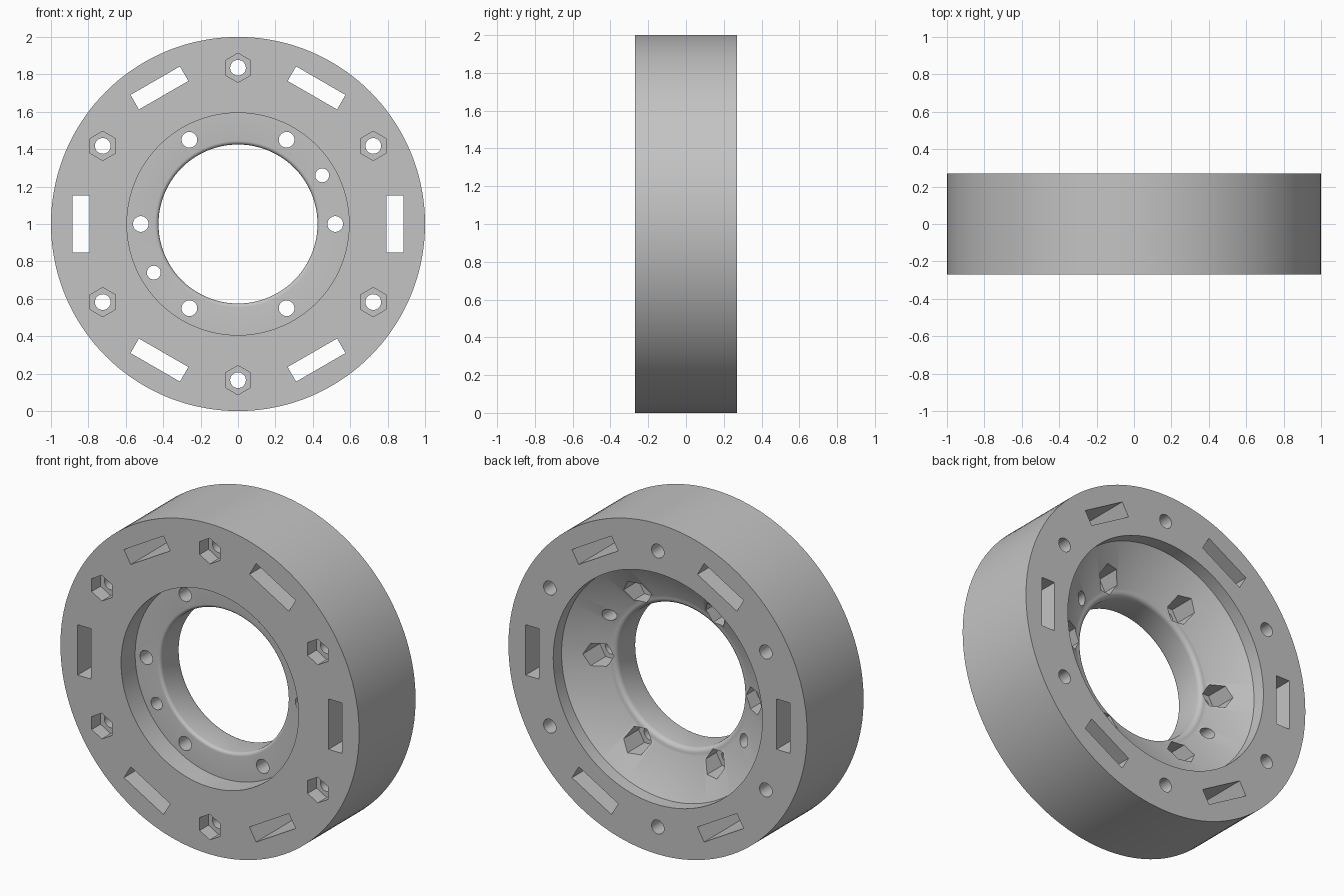
import bpy
import bmesh
from math import cos, sin, pi, radians
from mathutils import Matrix, Vector

if "Cube" in bpy.data.objects:
    bpy.data.objects.remove(bpy.data.objects["Cube"])

HALF = 0.27      # half the wheel width
SEGMENTS = 144

grey = bpy.data.materials.new("plain grey")
grey.use_nodes = True
grey.diffuse_color = (0.55, 0.55, 0.55, 1)
grey.node_tree.nodes["Principled BSDF"].inputs["Base Color"].default_value = grey.diffuse_color


def make_object(name, bm):
    bmesh.ops.recalc_face_normals(bm, faces=bm.faces)
    mesh = bpy.data.meshes.new(name)
    bm.to_mesh(mesh)
    bm.free()
    mesh.materials.append(grey)
    obj = bpy.data.objects.new(name, mesh)
    bpy.context.collection.objects.link(obj)
    return obj


def fillet(r, y, radius, start, steps=5):
    """Quarter-circle points around (r, y), turning clockwise from start degrees."""
    angles = [radians(start - 90 * i / steps) for i in range(steps + 1)]
    return [(r + radius * cos(a), y + radius * sin(a)) for a in angles]


def lathe(profile):
    """Closed (radius, y) profile turned about the wheel axis."""
    bm = bmesh.new()
    rings = []
    for i in range(SEGMENTS):
        a = 2 * pi * i / SEGMENTS
        rings.append([bm.verts.new((r * cos(a), y, 1 + r * sin(a))) for r, y in profile])
    n = len(profile)
    for i, ring in enumerate(rings):
        other = rings[(i + 1) % SEGMENTS]
        for j in range(n):
            k = (j + 1) % n
            bm.faces.new((ring[j], ring[k], other[k], other[j]))
    return bm


def at_angle(r, y, degrees):
    a = radians(degrees)
    return Vector((r * cos(a), y, 1 + r * sin(a)))


def add_prism(bm, sides, radius, r, degrees, y0, y1):
    """Prism along y with one corner pointing away from the wheel axis."""
    matrix = (Matrix.Translation(at_angle(r, (y0 + y1) / 2, degrees))
              @ Matrix.Rotation(-radians(degrees), 4, 'Y')
              @ Matrix.Rotation(pi / 2, 4, 'X'))
    bmesh.ops.create_cone(bm, cap_ends=True, segments=sides, radius1=radius,
                          radius2=radius, depth=y1 - y0, matrix=matrix
                          @ Matrix.Rotation(pi / 2, 4, 'Z'))


# Wheel body: front recess, rounded bore, conical back and short back step
profile = [(1, -HALF), (0.594, -HALF), (0.594, -0.135)]
profile += fillet(0.445, -0.115, 0.02, 270)
profile += fillet(0.455, 0.03, 0.03, 180)
profile += [(0.47, 0.062), (0.70, 0.19), (0.70, HALF), (1, HALF)]
wheel = make_object("wheel_body", lathe(profile))

# Bolt holes right through
holes = bmesh.new()
for i in range(6):
    add_prism(holes, 32, 0.042, 0.835, 30 + 60 * i, -0.4, 0.4)
    add_prism(holes, 32, 0.042, 0.52, 60 * i, -0.4, 0.4)
for degrees in (30, 210):
    add_prism(holes, 32, 0.037, 0.52, degrees, -0.4, 0.4)

# Hexagonal nut pockets, in the front rim and in the back cone
pockets = bmesh.new()
for i in range(6):
    add_prism(pockets, 6, 0.078, 0.835, 30 + 60 * i, -0.4, -HALF + 0.085)
    add_prism(pockets, 6, 0.078, 0.52, 60 * i, -0.03, 0.4)

# Rectangular slots through the rim
slots = bmesh.new()
for i in range(6):
    matrix = (Matrix.Translation(at_angle(0.84, 0, 60 * i))
              @ Matrix.Rotation(-radians(60 * i), 4, 'Y')
              @ Matrix.Diagonal((0.09, 0.8, 0.305, 1)))
    bmesh.ops.create_cube(slots, size=1, matrix=matrix)

bpy.context.view_layer.objects.active = wheel
for name, bm in (("hole_cutter", holes), ("pocket_cutter", pockets), ("slot_cutter", slots)):
    cutter = make_object(name, bm)
    cutter.hide_render = True
    cut = wheel.modifiers.new(name, 'BOOLEAN')
    cut.operation = 'DIFFERENCE'
    cut.solver = 'EXACT'
    cut.object = cutter
    bpy.ops.object.modifier_apply(modifier=name)
    bpy.data.objects.remove(cutter)

bpy.ops.object.select_all(action='DESELECT')
wheel.select_set(True)
bpy.ops.object.shade_smooth_by_angle(angle=radians(25))
